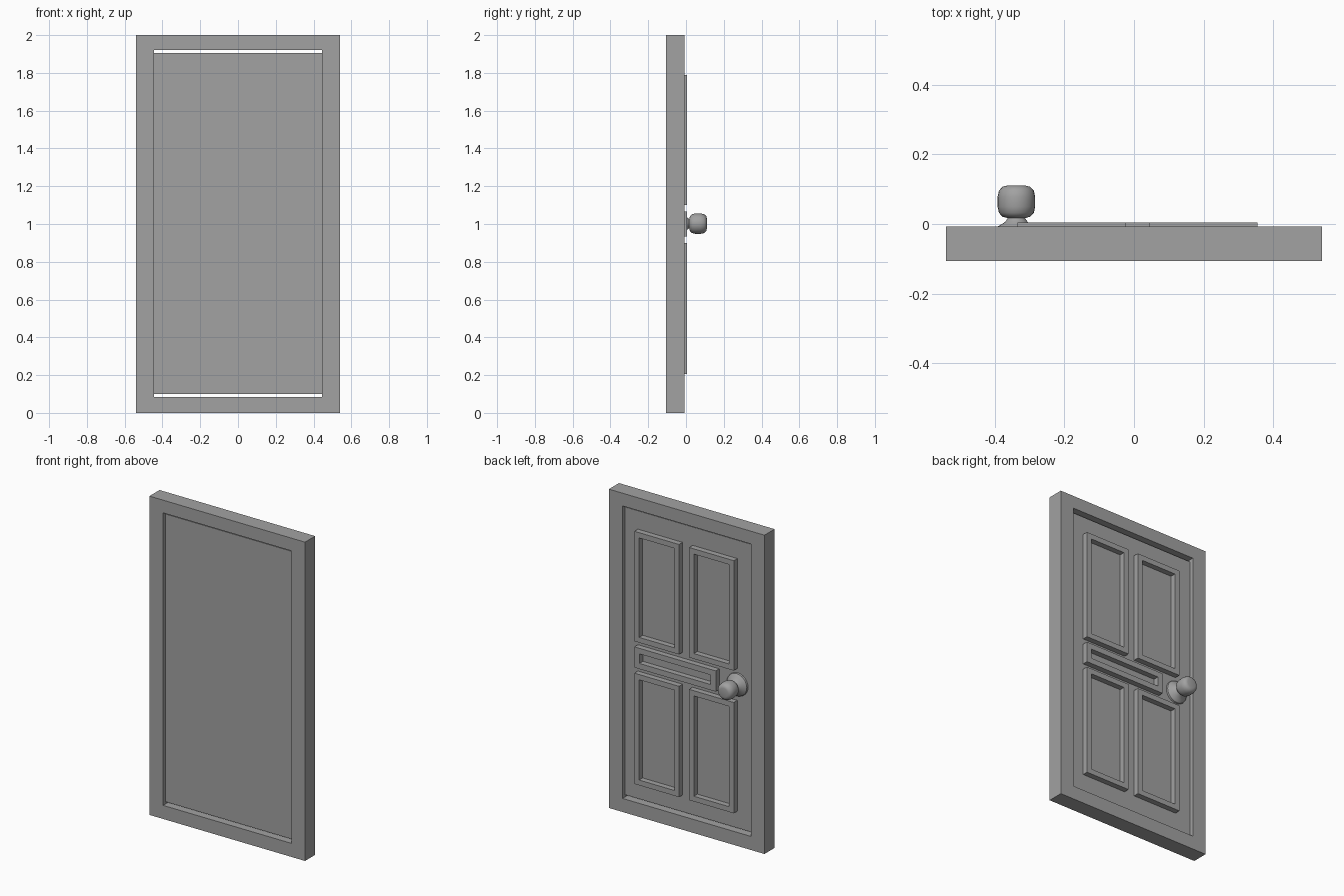
import bpy, bmesh, math
from mathutils import Matrix, Vector

cube = bpy.data.objects.get("Cube")
if cube:
    bpy.data.objects.remove(cube, do_unlink=True)

grey = bpy.data.materials.new("plain grey")
grey.use_nodes = True
colour = (0.36, 0.36, 0.36, 1)
grey.diffuse_color = colour
grey.node_tree.nodes["Principled BSDF"].inputs["Base Color"].default_value = colour


def finish(name, bm):
    """Turn a bmesh into a named grey object."""
    bmesh.ops.recalc_face_normals(bm, faces=bm.faces)
    mesh = bpy.data.meshes.new(name)
    bm.to_mesh(mesh)
    bm.free()
    mesh.materials.append(grey)
    obj = bpy.data.objects.new(name, mesh)
    bpy.context.collection.objects.link(obj)
    return obj


def loop(bm, rect, y):
    x0, x1, z0, z1 = rect
    return [bm.verts.new((x, y, z)) for x, z in ((x0, z0), (x1, z0), (x1, z1), (x0, z1))]


def ring(name, outer, inner, y0, y1):
    """Rectangular frame with an opening, standing in the xz plane."""
    bm = bmesh.new()
    loops = [loop(bm, outer, y0), loop(bm, outer, y1), loop(bm, inner, y1), loop(bm, inner, y0)]
    for a, b in zip(loops, loops[1:] + loops[:1]):
        for i in range(4):
            j = (i + 1) % 4
            bm.faces.new((a[i], a[j], b[j], b[i]))
    return finish(name, bm)


def inset(rect, d):
    return (rect[0] + d, rect[1] - d, rect[2] + d, rect[3] - d)


BACK = -0.007      # back of the frame
SLAB = -0.03       # back of the door slab
RAISED = 0.005     # top of the mouldings

# Frame around the door
ring("door_frame", (-0.54, 0.54, 0, 2), (-0.445, 0.445, 0.085, 1.92), BACK - 0.1, BACK)

# Door slab, leaving a slit above and below
bm = bmesh.new()
bmesh.ops.create_cube(bm, size=1)
bmesh.ops.scale(bm, verts=bm.verts, vec=(0.89, 0.055, 1.805))
bmesh.ops.translate(bm, verts=bm.verts, vec=(0, SLAB - 0.0275, 1.0025))
finish("door_slab", bm)

# Raised mouldings: four tall panels and the middle rail
for side, x0 in (("left", 0.045), ("right", -0.335)):
    for level, z0, z1 in (("lower", 0.205, 0.9), ("upper", 1.1, 1.79)):
        rect = (x0, x0 + 0.31, z0, z1)
        ring(f"{level}_{side}_moulding", rect, inset(rect, 0.033), SLAB, RAISED)
rail = (-0.21, 0.355, 0.935, 1.065)
ring("middle_moulding", rail, inset(rail, 0.035), SLAB, RAISED)

# Knob with its flared rosette, turned from one profile (radius, y)
profile = [(0, SLAB), (0.072, SLAB), (0.07, -0.02), (0.053, BACK), (0.032, 0.006),
           (0.025, 0.017), (0.04, 0.021), (0.05, 0.032), (0.054, 0.05), (0.054, 0.078),
           (0.05, 0.096), (0.04, 0.107), (0.028, 0.11), (0, 0.11)]
bm = bmesh.new()
verts = [bm.verts.new((r, y, 0)) for r, y in profile]
edges = [bm.edges.new(pair) for pair in zip(verts, verts[1:])]
bmesh.ops.spin(bm, geom=verts + edges, cent=(0, 0, 0), axis=(0, 1, 0),
               angle=math.tau, steps=24)
bmesh.ops.remove_doubles(bm, verts=bm.verts, dist=0.0005)
bmesh.ops.translate(bm, verts=bm.verts, vec=(-0.338, 0, 1.002))
knob = finish("door_knob", bm)
bpy.ops.object.select_all(action='DESELECT')
knob.select_set(True)
bpy.context.view_layer.objects.active = knob
bpy.ops.object.shade_smooth_by_angle(angle=math.radians(40))
